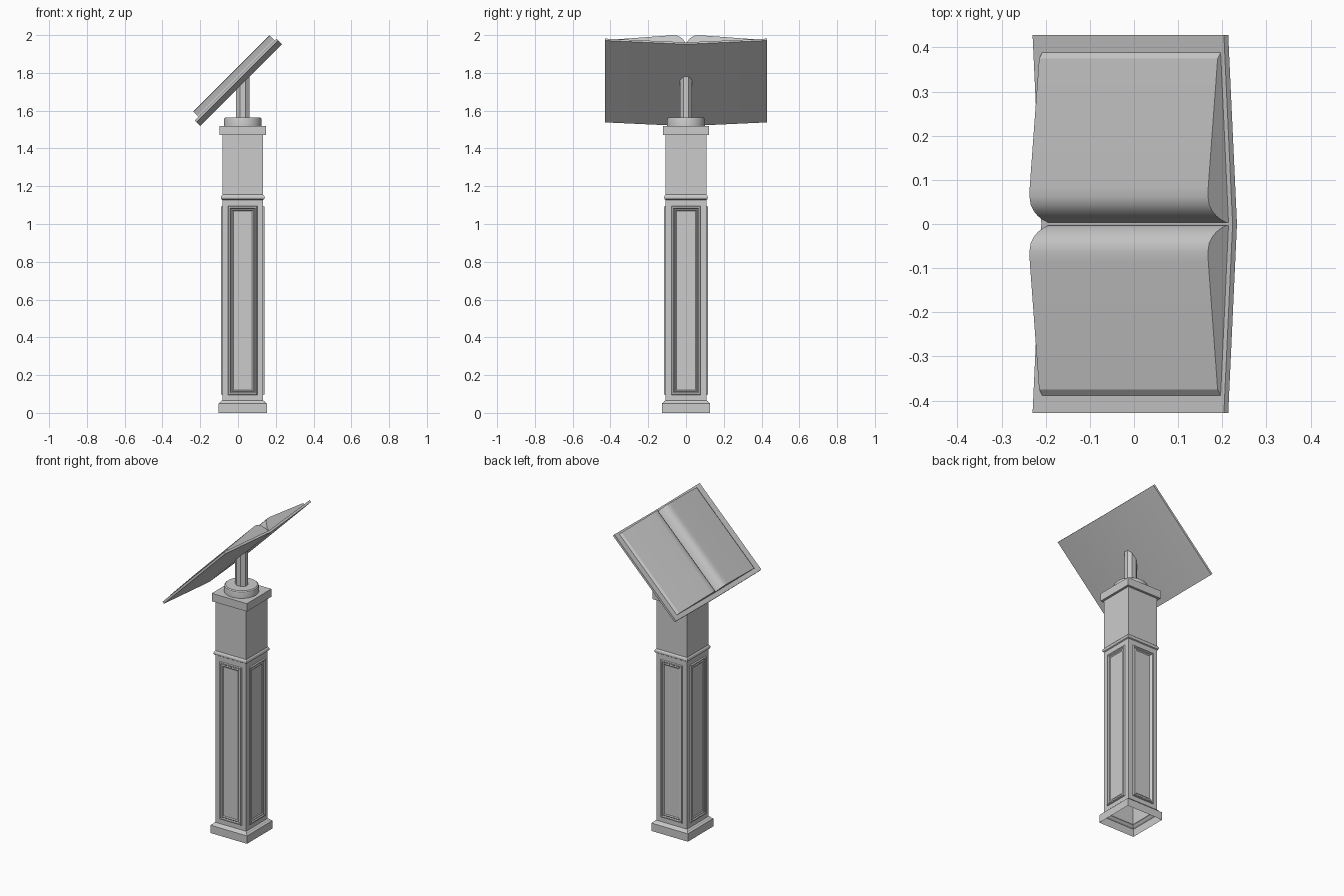
import bpy
import bmesh
from math import pi, cos, sin, sqrt, radians
from mathutils import Vector, Matrix

cube = bpy.data.objects.get("Cube")
if cube:
    bpy.data.objects.remove(cube, do_unlink=True)

# One plain grey for the whole lectern
grey = bpy.data.materials.new("stone grey")
grey.use_nodes = True
colour = (0.6, 0.6, 0.6, 1)
grey.diffuse_color = colour
grey.node_tree.nodes["Principled BSDF"].inputs["Base Color"].default_value = colour

POST_X = 0.025
SLOPE_OFFSET = 1.215      # distance of the book's underside along its normal


def loft(name, rings, closed=True, cap_start=False, cap_end=False, loop=False, smooth=False):
    """Skin a list of point rings; loop joins the last ring to the first."""
    bm = bmesh.new()
    rows = [[bm.verts.new(p) for p in ring] for ring in rings]
    pairs = list(zip(rows, rows[1:]))
    if loop:
        pairs.append((rows[-1], rows[0]))
    n = len(rows[0])
    for a, b in pairs:
        for i in range(n if closed else n - 1):
            j = (i + 1) % n
            bm.faces.new((a[i], a[j], b[j], b[i]))
    if cap_start:
        bm.faces.new(rows[0][::-1])
    if cap_end:
        bm.faces.new(rows[-1])
    bmesh.ops.recalc_face_normals(bm, faces=bm.faces[:])
    mesh = bpy.data.meshes.new(name)
    bm.to_mesh(mesh)
    bm.free()
    mesh.materials.append(grey)
    obj = bpy.data.objects.new(name, mesh)
    bpy.context.collection.objects.link(obj)
    if smooth:
        bpy.ops.object.select_all(action='DESELECT')
        obj.select_set(True)
        bpy.context.view_layer.objects.active = obj
        bpy.ops.object.shade_smooth_by_angle(angle=radians(30))
    return obj


def turned(sides, radius, z, flat=True):
    """Regular ring around the pedestal axis; flat means radius to the flats."""
    r = radius / cos(pi / sides) if flat else radius
    return [Vector((POST_X + r * cos((i + 0.5) * 2 * pi / sides),
                    r * sin((i + 0.5) * 2 * pi / sides), z)) for i in range(sides)]


# Square pedestal, hollow and open underneath
pedestal_profile = [(0.128, 0), (0.128, 0.05), (0.12, 0.055), (0.115, 0.062), (0.108, 0.066),
                    (0.108, 1.128), (0.114, 1.132), (0.116, 1.14), (0.114, 1.148),
                    (0.108, 1.155), (0.108, 1.47), (0.123, 1.47), (0.123, 1.52)]
loft("pedestal", [turned(4, r, z) for r, z in pedestal_profile], cap_end=True)

# Raised mitred panel frames on the four faces
frame_profile = [(0, 0), (0.003, 0.008), (0.01, 0.008), (0.015, 0.002),
                 (0.021, 0.005), (0.027, 0)]
for k, side in enumerate(("front", "left", "back", "right")):
    turn = Matrix.Translation((POST_X, 0, 0)) @ Matrix.Rotation(k * pi / 2, 4, 'Z')
    rings = []
    for inset, height in frame_profile:
        w, h = 0.077 - inset, 0.5 - inset
        rings.append([turn @ Vector((sx * w, -0.108 - height, 0.595 + sz * h))
                      for sx, sz in ((-1, -1), (1, -1), (1, 1), (-1, 1))])
    loft(side + "_panel_frame", rings)

# Round collar on the cap
collar_profile = [(0.1, 1.515), (0.1, 1.553), (0.098, 1.56), (0.092, 1.565)]
loft("collar", [turned(32, r, z, False) for r, z in collar_profile],
     cap_end=True, smooth=True)

# Eight-sided post, cut at the slope of the book
post_rings = []
for top in (False, True):
    ring = turned(8, 0.031, 1.56)
    for p in ring:
        p.x = POST_X + (p.x - POST_X) * 1.16
        if top:
            p.z = p.x + SLOPE_OFFSET * sqrt(2) + 0.003
    post_rings.append(ring)
loft("post", post_rings, cap_end=True)


def sloped(u, y, n):
    """Point on the 45 degree slope: u up the slope, n along its normal."""
    return Vector(((u - n) / sqrt(2), y, (u + n) / sqrt(2)))


def slab(name, section, low, high):
    rings = [[sloped(u, y, n) for y, n in section] for u in (low, high)]
    return loft(name, rings, cap_start=True, cap_end=True, smooth=True)


# Shallow V-shaped cover
N = SLOPE_OFFSET
cover = [(-0.428, N + 0.028), (0, N), (0.428, N + 0.028),
         (0.428, N + 0.042), (0, N + 0.014), (-0.428, N + 0.042)]
slab("book_cover", cover, 0.932, 1.545)

# Two page blocks curling into the gutter
page = [(0.003, 0.012), (0.003, 0.02), (0.009, 0.037), (0.018, 0.053), (0.029, 0.066),
        (0.043, 0.076), (0.062, 0.08), (0.085, 0.079), (0.375, 0.049), (0.39, 0.038)]
for side, sign in (("left", 1), ("right", -1)):
    slab(side + "_pages", [(sign * y, N + n) for y, n in page], 0.96, 1.532)
